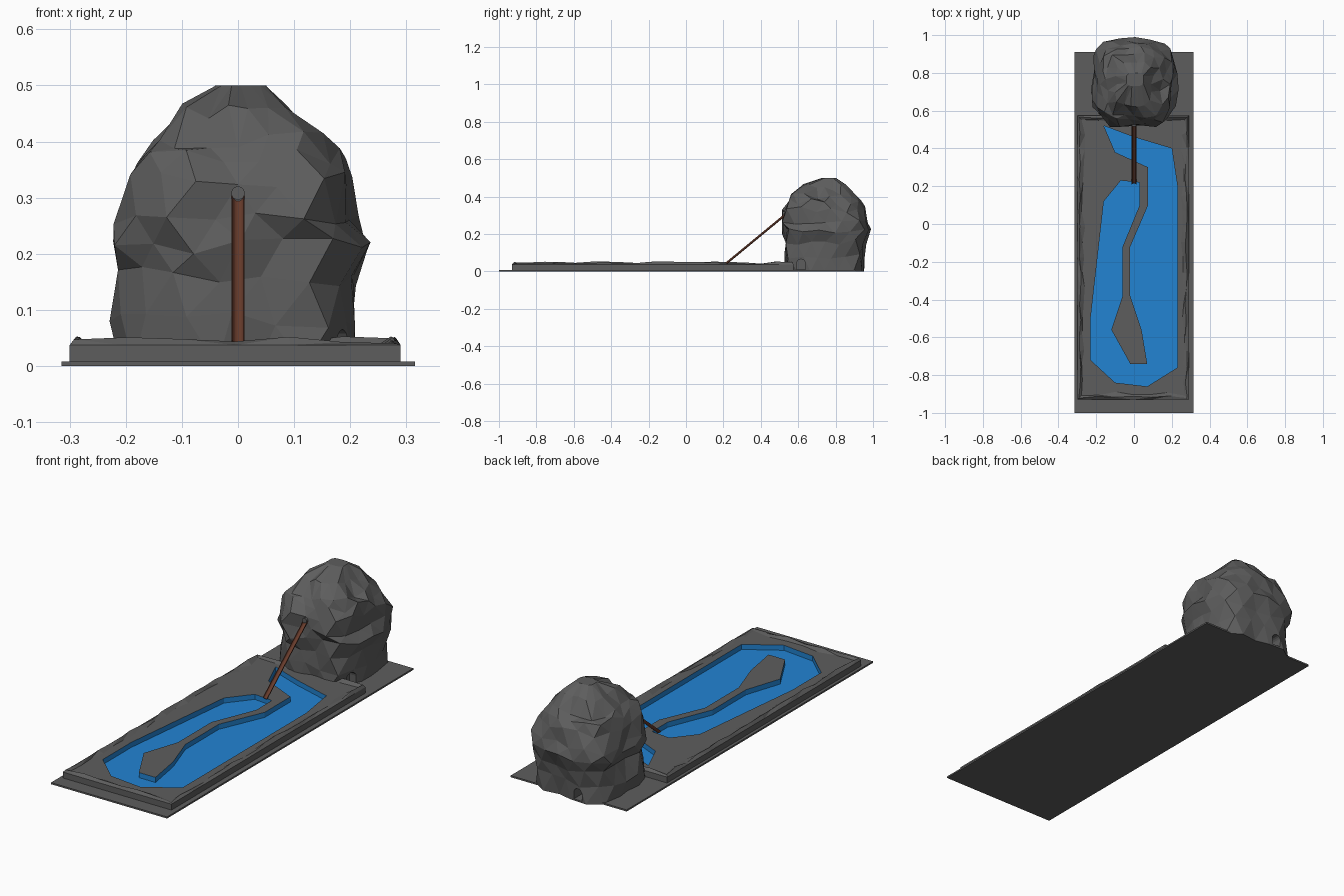
import bpy, bmesh, math, random
from mathutils import Vector

random.seed(11)
if "Cube" in bpy.data.objects:
    bpy.data.objects.remove(bpy.data.objects["Cube"])


def material(name, rgb):
    m = bpy.data.materials.new(name)
    m.use_nodes = True
    m.diffuse_color = (*rgb, 1)
    m.node_tree.nodes["Principled BSDF"].inputs["Base Color"].default_value = (*rgb, 1)
    return m


STONE = material("stone grey", (0.11, 0.11, 0.11))
WATER = material("water blue", (0.016, 0.23, 0.65))
RUST = material("rust brown", (0.14, 0.045, 0.025))


def finish(name, bm, *mats):
    """Turn a bmesh into a flat shaded object."""
    bmesh.ops.recalc_face_normals(bm, faces=bm.faces)
    mesh = bpy.data.meshes.new(name)
    bm.to_mesh(mesh)
    bm.free()
    for m in mats:
        mesh.materials.append(m)
    obj = bpy.data.objects.new(name, mesh)
    bpy.context.collection.objects.link(obj)
    return obj


def loop(bm, points, z):
    return [bm.verts.new((x, y, z)) for x, y in points]


def bridge(bm, a, b, mat=0):
    """Join two closed loops of equal length with quads."""
    n = len(a)
    for i in range(n):
        j = (i + 1) % n
        bm.faces.new((a[i], a[j], b[j], b[i])).material_index = mat


def rect(x0, x1, y0, y1):
    return [(x0, y0), (x1, y0), (x1, y1), (x0, y1)]


# Base plate
bm = bmesh.new()
low, high = (loop(bm, rect(-0.315, 0.315, -1, 0.91), z) for z in (0, 0.008))
bridge(bm, low, high)
bm.faces.new(low)
bm.faces.new(high)
finish("base_plate", bm, STONE)

# Deck with a sunken winding channel, outline in hundredths
LEFT, RIGHT, FRONT, BACK = -0.3, 0.29, -0.93, 0.575
BOTTOM, TOP, FLOOR = 0.008, 0.037, 0.012
outline = [(-16, 52), (0, 46), (20, 40), (23, 20), (23, -76), (7, -86),
           (-10, -84), (-23, -72), (-23, -50), (-16, 12), (-7, 23), (3, 22),
           (3, 10), (-6, -12), (-6, -38), (-12, -56), (-2, -74), (7, -74),
           (4, -56), (-2, -38), (-2, -12), (7.5, 10), (7.5, 30), (-10, 38)]
channel = [(x / 100, y / 100) for x, y in outline]
bm = bmesh.new()
low, high = (loop(bm, rect(LEFT, RIGHT, FRONT, BACK), z) for z in (BOTTOM, TOP))
bank, bed = (loop(bm, channel, z) for z in (TOP, FLOOR))
edges = [bm.edges.new((r[i - 1], r[i])) for r in (high, bank) for i in range(len(r))]
bmesh.ops.triangle_fill(bm, use_beauty=True, edges=edges, normal=(0, 0, 1))
bridge(bm, low, high)
bm.faces.new(low)
bridge(bm, bank, bed, 1)
bm.faces.new(bed).material_index = 1
finish("channel_deck", bm, STONE, WATER)


# Rough stone rim around the deck
def perimeter(inset, wobble):
    corners = rect(LEFT + inset, RIGHT - inset, FRONT + inset, BACK - inset)
    pts = []
    for i, a in enumerate(corners):
        a, b = Vector(a), Vector(corners[(i + 1) % 4])
        steps = 6 if i % 2 == 0 else 18
        inward = Vector((a.y - b.y, b.x - a.x)).normalized()
        for k in range(steps):
            shift = random.uniform(0, wobble) if k else 0
            pts.append(a.lerp(b, k / steps) + inward * shift)
    return pts


bm = bmesh.new()
outer = loop(bm, perimeter(0, 0), TOP)
ridge = loop(bm, perimeter(0.008, 0.012), TOP)
inner = loop(bm, perimeter(0.022, 0.02), TOP)
for v in ridge:
    v.co.z = TOP + random.uniform(0.003, 0.016)
bridge(bm, outer, ridge)
bridge(bm, ridge, inner)
bridge(bm, inner, outer)
bmesh.ops.triangulate(bm, faces=bm.faces[:])
finish("stone_rim", bm, STONE)

# Boulder: boxy rings (height, x range, y range in hundredths), then roughened
rings = [(0, -21, 21, 53, 95), (8, -23, 21, 53, 95), (16, -21, 22, 53, 96),
         (21, -22, 23, 52, 99), (26, -22, 21, 51, 98), (33, -20, 20, 52, 95),
         (37, -18, 19, 54, 94), (40, -15, 15, 56, 91), (45, -10, 10, 62, 86),
         (50, -4, 5, 73, 80)]
SIDES = 18
bm = bmesh.new()
levels = []
for k, (z, *span) in enumerate(rings):
    x0, x1, y0, y1 = (s / 100 for s in span)
    pts = []
    for i in range(SIDES):
        a = math.tau * (i + 0.5 * (k % 2)) / SIDES
        c, s = math.cos(a), math.sin(a)
        r = (abs(c) ** 4 + abs(s) ** 4) ** -0.25
        rough = random.uniform(0.9, 1.04) if k < 9 else 1
        pts.append(((x0 + x1) / 2 + (x1 - x0) / 2 * c * r * rough,
                    (y0 + y1) / 2 + (y1 - y0) / 2 * s * r * rough))
    ring = loop(bm, pts, z / 100)
    if 0 < k < 9:
        for v in ring:
            v.co.z += random.uniform(-0.018, 0.018)
    levels.append(ring)
for a, b in zip(levels, levels[1:]):
    bridge(bm, a, b)
bm.faces.new(levels[0])
bm.faces.new(levels[-1])
bmesh.ops.triangulate(bm, faces=bm.faces[:])
boulder = finish("boulder", bm, STONE)


# Small arched hollows at the foot of the boulder
def arch_cutter(name, x, y, turn):
    bm = bmesh.new()
    arc = [(0.023 * math.cos(math.pi * i / 8), 0.042 + 0.023 * math.sin(math.pi * i / 8))
           for i in range(9)]
    profile = [(-0.023, 0.009), (0.023, 0.009)] + arc
    near, far = ([bm.verts.new((u, d, v)) for u, v in profile] for d in (-0.06, 0.06))
    bridge(bm, near, far)
    bm.faces.new(near)
    bm.faces.new(far)
    cutter = finish(name, bm, STONE)
    cutter.location = (x, y, 0)
    cutter.rotation_euler.z = turn
    cutter.hide_render = True
    cutter.hide_viewport = True
    cutter.display_type = 'WIRE'
    cut = boulder.modifiers.new(name, 'BOOLEAN')
    cut.operation = 'DIFFERENCE'
    cut.object = cutter


arch_cutter("side_arch_cutter", 0.22, 0.615, math.pi / 2)
arch_cutter("back_arch_cutter", -0.08, 0.95, 0)

# Half-round chute from the boulder down to the channel
bm = bmesh.new()
R = 0.012
start, end = Vector((0, 0.21, 0.046)), Vector((0, 0.54, 0.318))
along = (end - start).normalized()
up = Vector((1, 0, 0)).cross(along)
rows = []
for p in (start, end):
    half = [(math.cos(math.pi * (1 + i / 10)), math.sin(math.pi * (1 + i / 10)))
            for i in range(11)]
    skins = [[p + r * (Vector((c, 0, 0)) + up * s) for c, s in half] for r in (R, R * 0.8)]
    rows.append([bm.verts.new(q) for q in skins[0] + skins[1][::-1]])
bridge(bm, *rows)
for row in rows:
    bm.faces.new(row)
finish("chute", bm, RUST)

# Round spout stub at the top of the chute
bpy.ops.mesh.primitive_cylinder_add(vertices=20, radius=R, depth=0.06,
                                    location=(0, 0.545, 0.308),
                                    rotation=(math.pi / 2, 0, 0))
spout = bpy.context.object
spout.name = "spout"
spout.data.materials.append(STONE)
